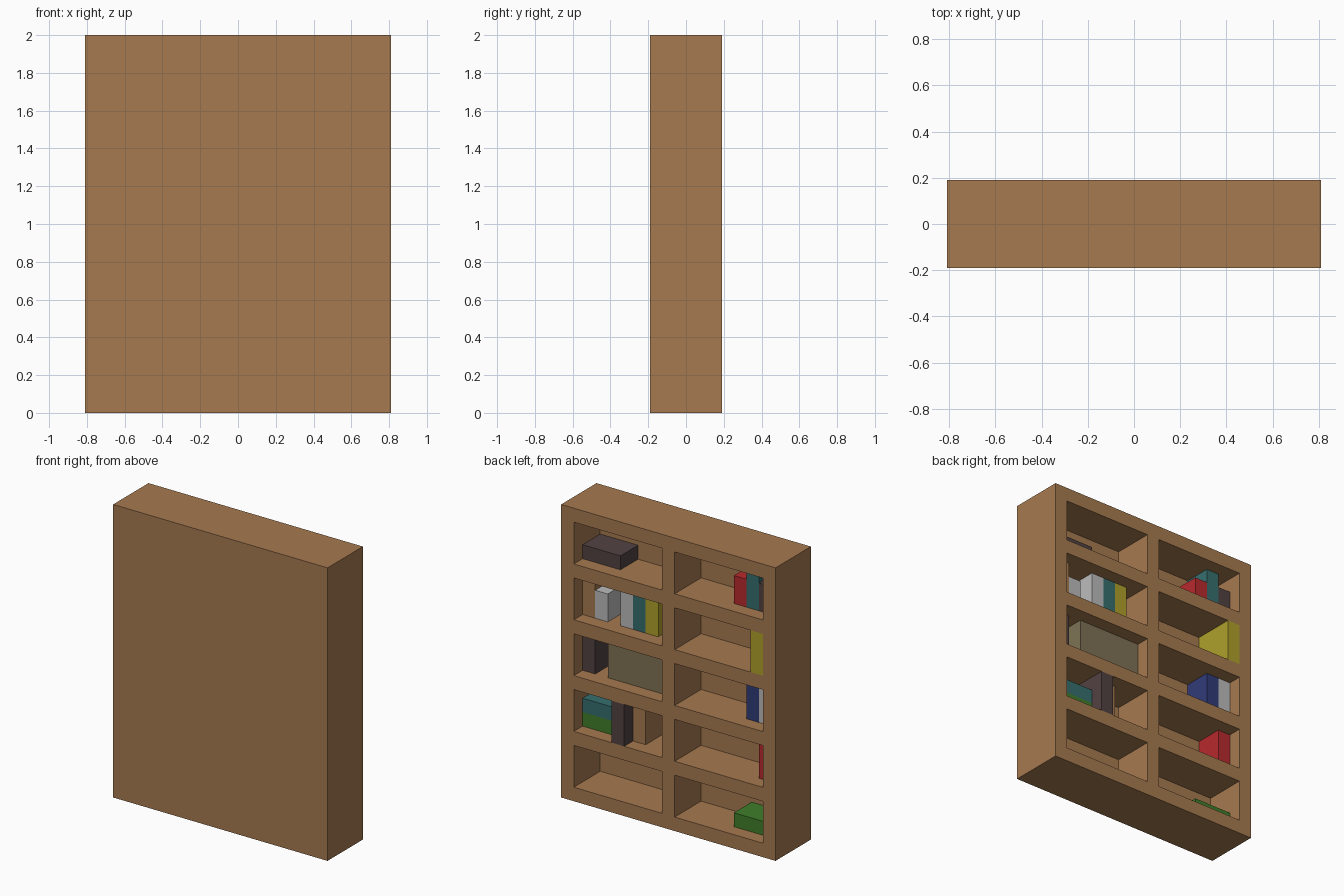
import bpy, bmesh
from mathutils import Vector

if "Cube" in bpy.data.objects:
    bpy.data.objects.remove(bpy.data.objects["Cube"], do_unlink=True)

U = 2 / 21                      # one board thickness
COLS, ROWS, DEPTH = 17, 21, 4   # case size in boards


def linear(c):
    c /= 255
    return c / 12.92 if c <= 0.04045 else ((c + 0.055) / 1.055) ** 2.4


def material(name, rgb):
    m = bpy.data.materials.new(name)
    m.use_nodes = True
    col = (*[linear(c) for c in rgb], 1)
    m.diffuse_color = col
    bsdf = next(n for n in m.node_tree.nodes if n.type == 'BSDF_PRINCIPLED')
    bsdf.inputs["Base Color"].default_value = col
    return m


MATS = {n: material(n.replace("_", " "), rgb) for n, rgb in {
    "wood": (166, 122, 80), "dark_brown": (83, 66, 66), "red": (184, 42, 45),
    "teal": (54, 110, 110), "pale_grey": (188, 188, 188), "yellow": (175, 161, 43),
    "tan": (127, 115, 85), "blue": (48, 59, 120), "green": (64, 126, 42)}.items()}


def place(i, d, k):
    """Board units to position: i from the +x side, d inward from the open face, k up."""
    return Vector(((COLS / 2 - i) * U, (DEPTH / 2 - d) * U, k * U))


def add_object(name, bm, mat):
    bmesh.ops.recalc_face_normals(bm, faces=bm.faces)
    me = bpy.data.meshes.new(name)
    bm.to_mesh(me)
    bm.free()
    me.materials.append(MATS[mat])
    ob = bpy.data.objects.new(name, me)
    bpy.context.collection.objects.link(ob)
    return ob


# Case: open face laid out as a grid, compartments pushed in, outline pulled to the closed side
bm = bmesh.new()
xs = [0, 1, 8, 9, 16, 17]
zs = [0] + [z for r in range(5) for z in (1 + 4 * r, 4 + 4 * r)] + [21]
grid = [[bm.verts.new(place(x, 0, z)) for z in zs] for x in xs]
pockets = []
for a in range(len(xs) - 1):
    for b in range(len(zs) - 1):
        f = bm.faces.new((grid[a][b], grid[a][b + 1], grid[a + 1][b + 1], grid[a + 1][b]))
        if a % 2 and b % 2:
            pockets.append(f)
outline = [e for e in bm.edges if e.is_boundary]
pushed = bmesh.ops.extrude_discrete_faces(bm, faces=pockets)["faces"]
for f in pushed:
    bmesh.ops.translate(bm, verts=f.verts[:], vec=(0, -3 * U, 0))
skirt = bmesh.ops.extrude_edge_only(bm, edges=outline)["geom"]
bmesh.ops.translate(bm, verts=[g for g in skirt if isinstance(g, bmesh.types.BMVert)],
                    vec=(0, -DEPTH * U, 0))
bmesh.ops.holes_fill(bm, edges=[e for e in bm.edges if e.is_boundary], sides=0)
add_object("bookcase", bm, "wood")


# Books and boxes: colour, shelf (0 = bottom), start, width, height, setback, lift
def block(name, mat, shelf, i, w, h, d=1, lift=0):
    k = 1 + 4 * shelf + lift
    lo, hi = place(i + w, 3, k), place(i, d, k + h)
    bm = bmesh.new()
    bmesh.ops.create_cube(bm, size=1)
    for v in bm.verts:
        v.co = [(lo[n] + hi[n]) / 2 + v.co[n] * (hi[n] - lo[n]) for n in range(3)]
    add_object(name, bm, mat)


# Top shelf
block("storage_box", "dark_brown", 4, 1, 3, 1)
block("red_book_top", "red", 4, 13, 1, 2)
block("teal_book_top", "teal", 4, 14, 1, 3)
block("dark_book_top", "dark_brown", 4, 15, 1, 2)
# Fourth shelf
block("wood_book_upper", "wood", 3, 1, 1, 3)
block("short_grey_book", "pale_grey", 3, 2, 1, 2)
block("tall_grey_book", "pale_grey", 3, 4, 1, 3)
block("teal_book_upper", "teal", 3, 5, 1, 3)
block("yellow_book", "yellow", 3, 6, 1, 3)
block("deep_yellow_book", "yellow", 3, 15, 1, 3, d=0)
# Middle shelf
block("dark_book_middle", "dark_brown", 2, 1, 1, 3)
block("tan_crate", "tan", 2, 3, 5, 3)
block("blue_book", "blue", 2, 14, 1, 3)
block("grey_book_middle", "pale_grey", 2, 15, 1, 3)
# Second shelf
block("green_flat_book", "green", 1, 1, 3, 1)
block("teal_flat_book", "teal", 1, 1, 3, 1, lift=1)
block("deep_dark_book", "dark_brown", 1, 4, 1, 3, d=0)
block("wood_book_lower", "wood", 1, 5, 1, 3)
block("red_book_lower", "red", 1, 15, 1, 3)
# Bottom shelf
block("green_box", "green", 0, 13, 3, 1)
